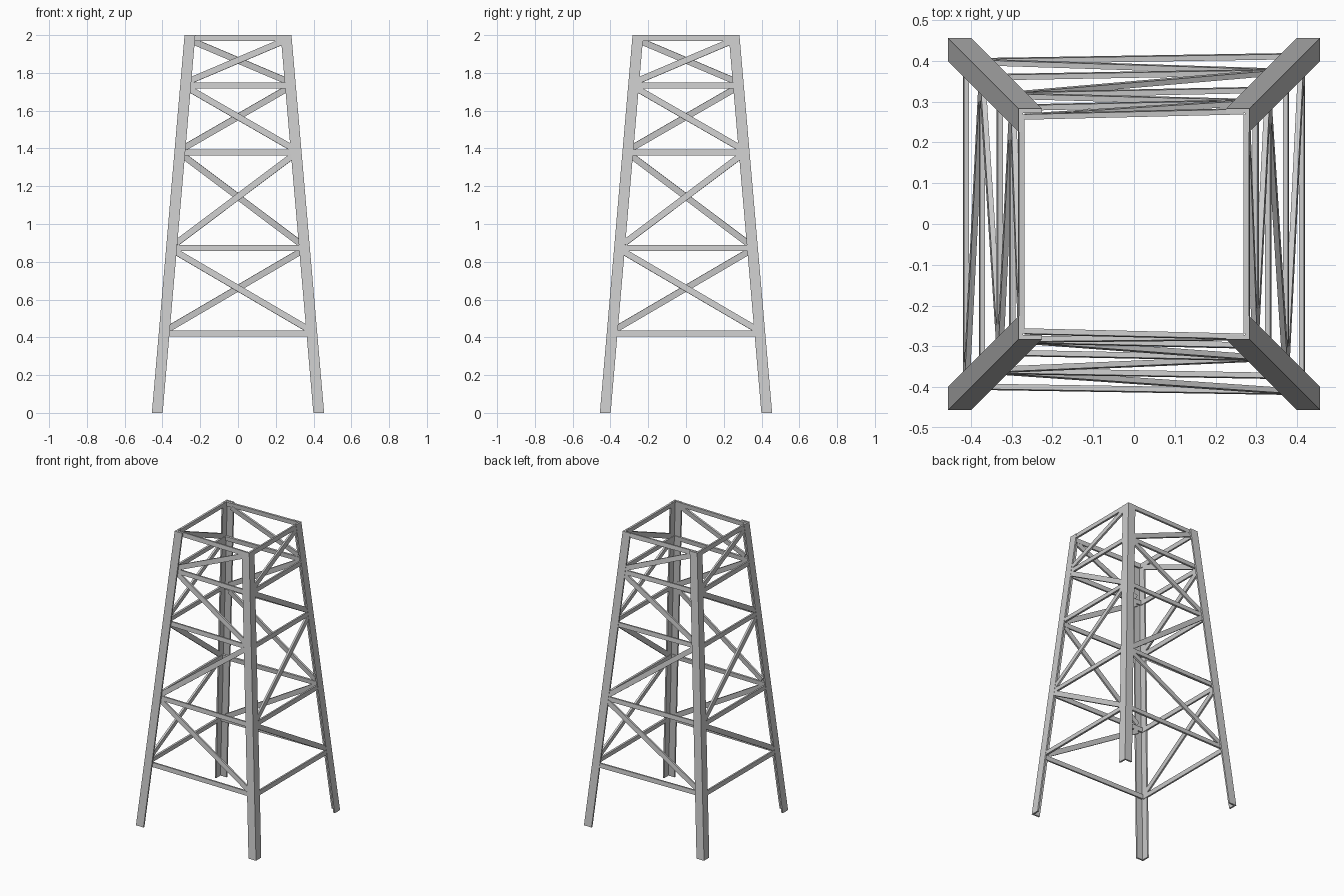
import bpy
from mathutils import Vector

if "Cube" in bpy.data.objects:
    bpy.data.objects.remove(bpy.data.objects["Cube"])

BASE, TAPER, H = 0.456, 0.0865, 2.0   # outer half-width at ground, slope, height
FLANGE, THICK = 0.057, 0.011          # angle-iron leg section
RAIL_W, BRACE_W, BAR_T = 0.030, 0.033, 0.013   # brace sections


def half(z):
    return BASE - TAPER * z


def make(name, verts, faces, flip=False):
    if flip:
        faces = [f[::-1] for f in faces]
    me = bpy.data.meshes.new(name)
    me.from_pydata([tuple(v) for v in verts], [], faces)
    me.update()
    ob = bpy.data.objects.new(name, me)
    bpy.context.collection.objects.link(ob)
    return ob


def leg(name, sx, sy):
    # L-shaped profile, open towards the tower axis, leaning inward
    prof = [(0, 0), (-FLANGE, 0), (-FLANGE, -THICK), (-THICK, -THICK),
            (-THICK, -FLANGE), (0, -FLANGE)]
    n = len(prof)
    verts = [(sx * (half(z) + x), sy * (half(z) + y), z)
             for z in (0, H) for x, y in prof]
    faces = [(i, (i + 1) % n, n + (i + 1) % n, n + i) for i in range(n)]
    faces = [f[::-1] for f in faces] + [tuple(range(n)), tuple(range(n, 2 * n))[::-1]]
    make(name, verts, faces, flip=sx * sy < 0)


def bar(name, p, q, outward, width):
    # flat bar from p to q lying in a tower wall
    along = (q - p).normalized()
    wide = outward.cross(along).normalized()
    thin = along.cross(wide)
    a, b = wide * width / 2, thin * BAR_T / 2
    ring = [-a - b, a - b, a + b, -a + b]
    verts = [p + r for r in ring] + [q + r for r in ring]
    faces = [(i, (i + 1) % 4, 4 + (i + 1) % 4, 4 + i) for i in range(4)]
    faces += [(3, 2, 1, 0), (4, 5, 6, 7)]
    make(name, verts, faces)


# Four corner legs
for ny, sy in (("front", -1), ("back", 1)):
    for nx, sx in (("left", -1), ("right", 1)):
        leg(f"{ny}_{nx}_leg", sx, sy)

levels = [0.42, 0.872, 1.378, 1.733, 1.984]


def wall_point(wall, side, z, reach):
    # front and back braces sit behind the left leg flange, flush at the right
    slanted = wall in ("front", "back") and side < 0
    along, out = side * (half(z) - reach), half(z) - (0.021 if slanted else 0.008)
    return {"front": Vector((along, -out, z)), "back": Vector((along, out, z)),
            "left": Vector((-out, along, z)), "right": Vector((out, along, z))}[wall]


# Each wall: outward normal, and which end is the left one seen from outside
walls = {"front": ((0, -1, TAPER), -1), "back": ((0, 1, TAPER), 1),
         "left": ((-1, 0, TAPER), 1), "right": ((1, 0, TAPER), -1)}
for wall, (nrm, left) in walls.items():
    nrm = Vector(nrm).normalized()
    # Horizontal rails
    for i, z in enumerate(levels):
        bar(f"{wall}_rail_{i + 1}", wall_point(wall, -1, z, 0.016),
            wall_point(wall, 1, z, 0.016), nrm, RAIL_W)
    # One diagonal per panel, zigzagging up the wall
    for i, (lo, hi) in enumerate(zip(levels, levels[1:])):
        low_end = -left if i % 2 == 0 else left
        bar(f"{wall}_diagonal_{i + 1}", wall_point(wall, low_end, lo + 0.026, 0.051),
            wall_point(wall, -low_end, hi - 0.018, 0.051), nrm, BRACE_W)
